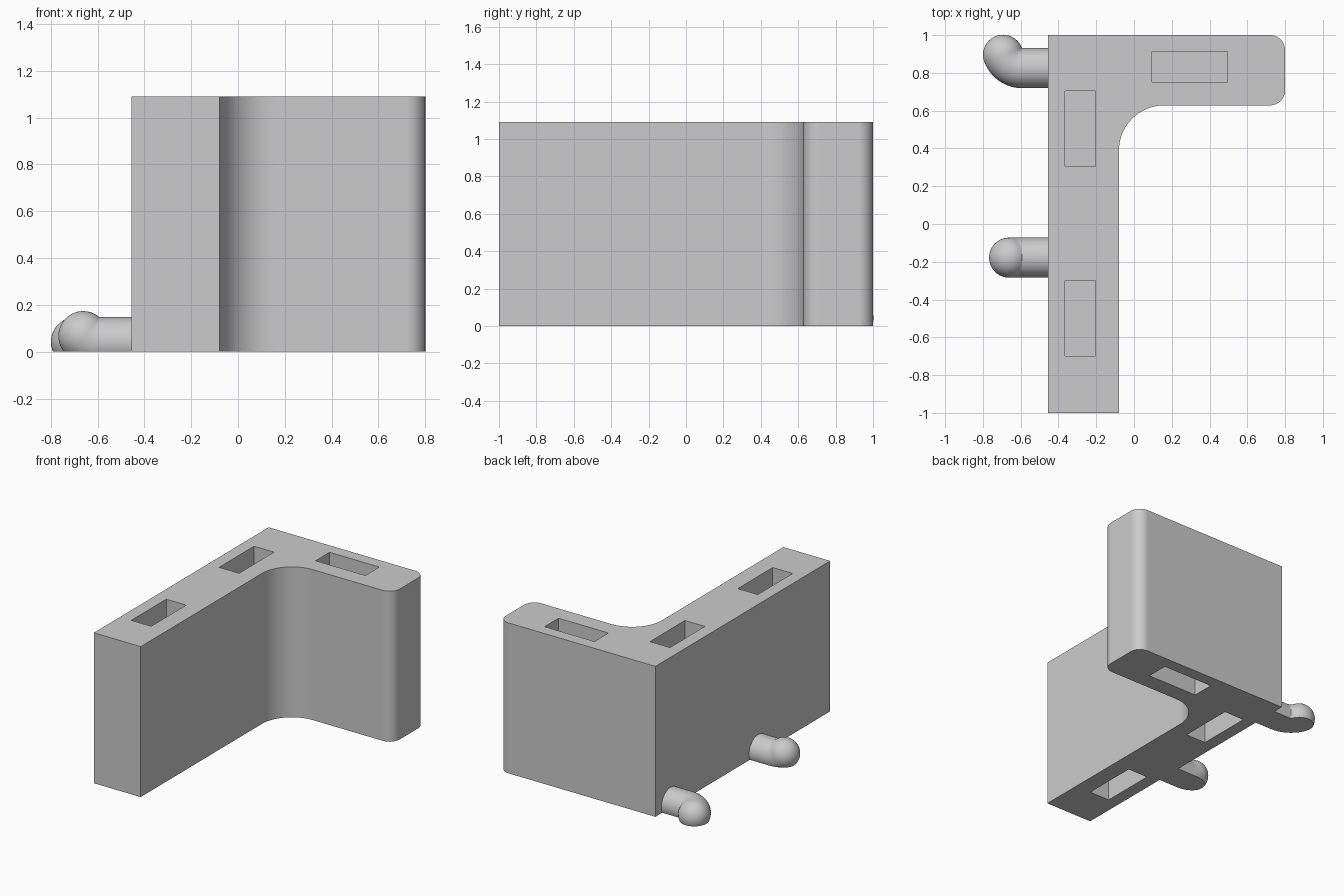
import bpy, bmesh
from math import sin, cos, pi, radians
from mathutils import Vector

HEIGHT = 1.09
WALL_X = -0.455
PEG_R = 0.106
PEG_Z = 0.042

if "Cube" in bpy.data.objects:
    bpy.data.objects.remove(bpy.data.objects["Cube"], do_unlink=True)

grey = bpy.data.materials.new("light grey")
grey.use_nodes = True
grey.diffuse_color = (0.6, 0.6, 0.6, 1)
grey.node_tree.nodes["Principled BSDF"].inputs["Base Color"].default_value = grey.diffuse_color


def make_object(name, bm):
    bmesh.ops.recalc_face_normals(bm, faces=bm.faces)
    mesh = bpy.data.meshes.new(name)
    bm.to_mesh(mesh)
    bm.free()
    obj = bpy.data.objects.new(name, mesh)
    bpy.context.collection.objects.link(obj)
    mesh.materials.append(grey)
    return obj


def activate(obj):
    bpy.ops.object.select_all(action='DESELECT')
    obj.select_set(True)
    bpy.context.view_layer.objects.active = obj


def arc(cx, cy, r, start, end, steps=16):
    angles = [radians(start + (end - start) * i / steps) for i in range(steps + 1)]
    return [(cx + r * cos(a), cy + r * sin(a)) for a in angles]


# L-shaped body with a large inner fillet and two rounded end corners
profile = [(WALL_X, -1), (-0.08, -1)]
profile += arc(0.16, 0.388, 0.24, 180, 90)
profile += arc(0.72, 0.708, 0.08, -90, 0, 10)
profile += arc(0.72, 0.92, 0.08, 0, 90, 10)
profile += [(WALL_X, 1)]
bm = bmesh.new()
base = bm.faces.new([bm.verts.new((x, y, 0)) for x, y in profile])
top = bmesh.ops.extrude_face_region(bm, geom=[base], use_keep_orig=True)
bmesh.ops.translate(bm, vec=(0, 0, HEIGHT),
                    verts=[g for g in top["geom"] if isinstance(g, bmesh.types.BMVert)])
body = make_object("bracket_body", bm)

# Blind slots sunk into both ends of the body
SLOT_DEPTH = 0.4
for x, y, sx, sy in [(-0.285, 0.505, 0.16, 0.4), (-0.285, -0.5, 0.16, 0.4),
                     (0.295, 0.832, 0.4, 0.16)]:
    for z in (0, HEIGHT):
        bm = bmesh.new()
        bmesh.ops.create_cube(bm, size=1)
        bmesh.ops.scale(bm, vec=(sx, sy, 2 * SLOT_DEPTH), verts=bm.verts)
        bmesh.ops.translate(bm, vec=(x, y, z), verts=bm.verts)
        cutter = make_object("slot_cutter", bm)
        cutter.hide_render = True
        mod = body.modifiers.new("slot", 'BOOLEAN')
        mod.operation = 'DIFFERENCE'
        mod.solver = 'EXACT'
        mod.object = cutter
        activate(body)
        bpy.ops.object.modifier_apply(modifier=mod.name)
        bpy.data.objects.remove(cutter, do_unlink=True)
activate(body)
bpy.ops.object.shade_smooth_by_angle(angle=radians(30))
weighted = body.modifiers.new("flat_sides", 'WEIGHTED_NORMAL')
weighted.keep_sharp = True


# Bent round peg: straight tube, tight bend, domed tip, flat underside
def make_peg(name, y, bend_dir, bend_angle, sides=40):
    bend_dir = Vector(bend_dir)
    out = Vector((-1, 0, 0))
    side = out.cross(bend_dir)
    bend_r = PEG_R + 0.002
    start = Vector((-0.592, y, PEG_Z))
    pivot = start + bend_dir * bend_r
    rings = [(Vector((WALL_X, y, PEG_Z)), bend_dir, PEG_R)]
    steps = 12
    for i in range(steps + 1):
        a = radians(bend_angle) * i / steps
        normal = bend_dir * cos(a) - out * sin(a)
        rings.append((pivot - normal * bend_r, normal, PEG_R))
    tip, normal, _ = rings[-1]
    forward = out * cos(a) + bend_dir * sin(a)
    for i in range(1, 12):
        t = pi / 2 * i / 12
        rings.append((tip + forward * PEG_R * sin(t), normal, PEG_R * cos(t)))

    bm = bmesh.new()
    loops = []
    for centre, normal, r in rings:
        loops.append([bm.verts.new(centre + (normal * cos(t) + side * sin(t)) * r)
                      for t in (2 * pi * k / sides for k in range(sides))])
    for a_loop, b_loop in zip(loops, loops[1:]):
        for k in range(sides):
            n = (k + 1) % sides
            bm.faces.new((a_loop[k], a_loop[n], b_loop[n], b_loop[k]))
    pole = bm.verts.new(tip + forward * PEG_R)
    for k in range(sides):
        bm.faces.new((loops[-1][k], loops[-1][(k + 1) % sides], pole))
    bm.faces.new(loops[0])
    bmesh.ops.recalc_face_normals(bm, faces=bm.faces)
    # Trim level with the base
    cut = bmesh.ops.bisect_plane(bm, geom=bm.verts[:] + bm.edges[:] + bm.faces[:],
                                 plane_co=(0, 0, 0), plane_no=(0, 0, 1), clear_inner=True)
    rim = [g for g in cut["geom_cut"] if isinstance(g, bmesh.types.BMEdge)]
    bmesh.ops.contextual_create(bm, geom=rim)
    peg = make_object(name, bm)
    activate(peg)
    bpy.ops.object.shade_smooth_by_angle(angle=radians(35))


make_peg("back_peg", 0.825, (0, 1, 0), 70)
make_peg("middle_peg", -0.178, (0, 0, 1), 40)
